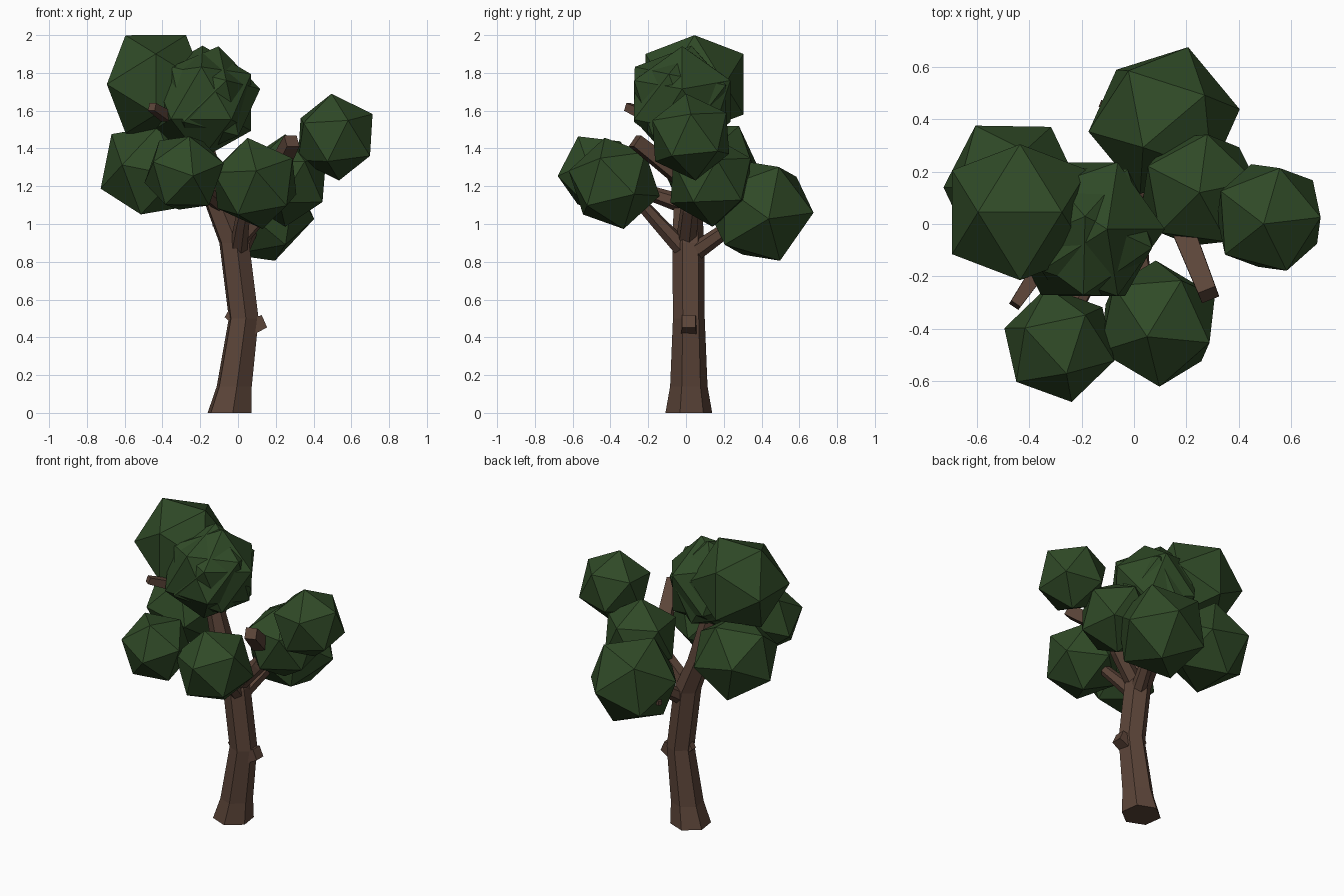
import bpy, bmesh, math
from mathutils import Vector, Matrix

if "Cube" in bpy.data.objects:
    bpy.data.objects.remove(bpy.data.objects["Cube"])


def material(name, rgb):
    m = bpy.data.materials.new(name)
    m.diffuse_color = (*rgb, 1)
    m.use_nodes = True
    m.node_tree.nodes["Principled BSDF"].inputs["Base Color"].default_value = m.diffuse_color
    return m


BARK = material("bark", (0.105, 0.058, 0.04))
LEAF = material("leaf", (0.029, 0.068, 0.02))


def add_object(name, bm, mat):
    bmesh.ops.recalc_face_normals(bm, faces=bm.faces)
    me = bpy.data.meshes.new(name)
    bm.to_mesh(me)
    bm.free()
    me.materials.append(mat)
    ob = bpy.data.objects.new(name, me)
    bpy.context.collection.objects.link(ob)
    return ob


def limb(name, path, sides=6, level=False):
    """Faceted tube through (x, y, z, radius) stations."""
    bm = bmesh.new()
    pts = [Vector(p[:3]) for p in path]
    phase = math.pi / 4 if sides == 4 else math.radians(-82)
    rings = []
    for i, p in enumerate(pts):
        tangent = pts[min(i + 1, len(pts) - 1)] - pts[max(i - 1, 0)]
        rot = Matrix.Identity(3) if level else tangent.to_track_quat('Z', 'Y').to_matrix()
        ring = []
        for k in range(sides):
            a = 2 * math.pi * k / sides + phase
            ring.append(bm.verts.new(p + rot @ Vector((math.cos(a), math.sin(a), 0)) * path[i][3]))
        rings.append(ring)
    for lo, hi in zip(rings, rings[1:]):
        for k in range(sides):
            j = (k + 1) % sides
            bm.faces.new((lo[k], lo[j], hi[j], hi[k]))
    bm.faces.new(rings[0])
    bm.faces.new(rings[-1])
    return add_object(name, bm, BARK)


def frame(a, b):
    """Basis whose z axis is a and whose x axis leans towards b."""
    z = Vector(a).normalized()
    b = Vector(b)
    x = (b - z * b.dot(z)).normalized()
    return Matrix((x, z.cross(x), z)).transposed()


def leaf_clump(name, centre, radius, corner, neighbour):
    """Icosahedron turned so one corner and its neighbour point the given ways."""
    bm = bmesh.new()
    bmesh.ops.create_icosphere(bm, subdivisions=1, radius=radius)
    top = max(bm.verts, key=lambda v: v.co.z).co.copy()
    near = max((v for v in bm.verts if 0 < v.co.z < top.z * 0.9), key=lambda v: v.co.x).co.copy()
    rot = frame(corner, neighbour) @ frame(top, near).inverted()
    bmesh.ops.transform(bm, matrix=Matrix.Translation(centre) @ rot.to_4x4(), verts=bm.verts)
    return add_object(name, bm, LEAF)


# Trunk, bending right and then back left into the crown
limb("trunk", [(-0.045, 0.015, 0, 0.125), (-0.02, 0.015, 0.14, 0.1), (0.03, 0.015, 0.5, 0.085),
               (-0.02, 0.012, 0.9, 0.085), (-0.11, 0.01, 1.12, 0.075), (-0.2, 0, 1.5, 0.05)], level=True)

# Branches reaching into the leaf clumps
limb("branch_front_right", [(0, 0, 0.85, 0.05), (0.02, -0.14, 1.0, 0.04), (0.06, -0.32, 1.2, 0.03)])
limb("branch_front_left", [(-0.08, 0, 1.1, 0.05), (-0.16, -0.18, 1.16, 0.04), (-0.27, -0.42, 1.27, 0.03)])
limb("branch_back", [(0, 0.03, 0.84, 0.05), (0.1, 0.3, 1.03, 0.035)])
limb("branch_right", [(-0.02, 0, 0.9, 0.055), (0.14, 0.02, 1.08, 0.05), (0.24, 0.04, 1.25, 0.045), (0.48, 0.02, 1.45, 0.03)])

# Cut-off stubs
limb("stub_right", [(0.19, -0.03, 1.25, 0.06), (0.285, -0.27, 1.44, 0.05)], 4)
limb("stub_upper_left", [(-0.38, -0.2, 1.57, 0.04), (-0.455, -0.31, 1.62, 0.03)], 4)
limb("stub_back", [(-0.03, 0.42, 1.0, 0.025), (-0.13, 0.46, 1.0, 0.02)], 4)
limb("trunk_stub_right", [(0.06, 0.015, 0.45, 0.06), (0.14, 0.015, 0.485, 0.05)], 4)
limb("trunk_stub_left", [(0, 0.015, 0.49, 0.05), (-0.06, 0.015, 0.525, 0.03)], 4)

# Leaf clumps: centre, radius, corner direction, neighbouring corner direction
CLUMPS = {
    "leaves_right": ((0.515, 0.025, 1.46), 0.232, (-0.02, -0.025, 0.23), (0.2, 0, 0.13)),
    "leaves_top_left": ((-0.435, 0.045, 1.74), 0.305, (-0.155, 0, 0.25), (0.155, 0, 0.25)),
    "leaves_top": ((-0.175, -0.02, 1.65), 0.3, (0.07, 0, 0.28), (0.25, 0, 0.08)),
    "leaves_top_lower": ((-0.19, -0.03, 1.645), 0.305, (-0.165, -0.24, -0.09), (0.165, -0.24, -0.09)),
    "leaves_left": ((-0.465, 0.135, 1.285), 0.28, (-0.14, 0.24, 0.03), (0.16, 0.24, -0.03)),
    "leaves_front_left": ((-0.285, -0.46, 1.27), 0.225, (0.045, -0.21, -0.015), (0.025, -0.1, 0.2)),
    "leaves_front_right": ((0.09, -0.38, 1.215), 0.25, (-0.04, -0.05, 0.24), (0.01, -0.24, 0.05)),
    "leaves_inner_right": ((0.25, 0.13, 1.23), 0.245, (0, -0.01, 0.24), (0.03, 0.215, 0.1)),
    "leaves_back": ((0.115, 0.395, 1.07), 0.295, (0.27, 0.04, -0.04), (0.03, 0.1, -0.27)),
}
for name, spec in CLUMPS.items():
    leaf_clump(name, *spec)
